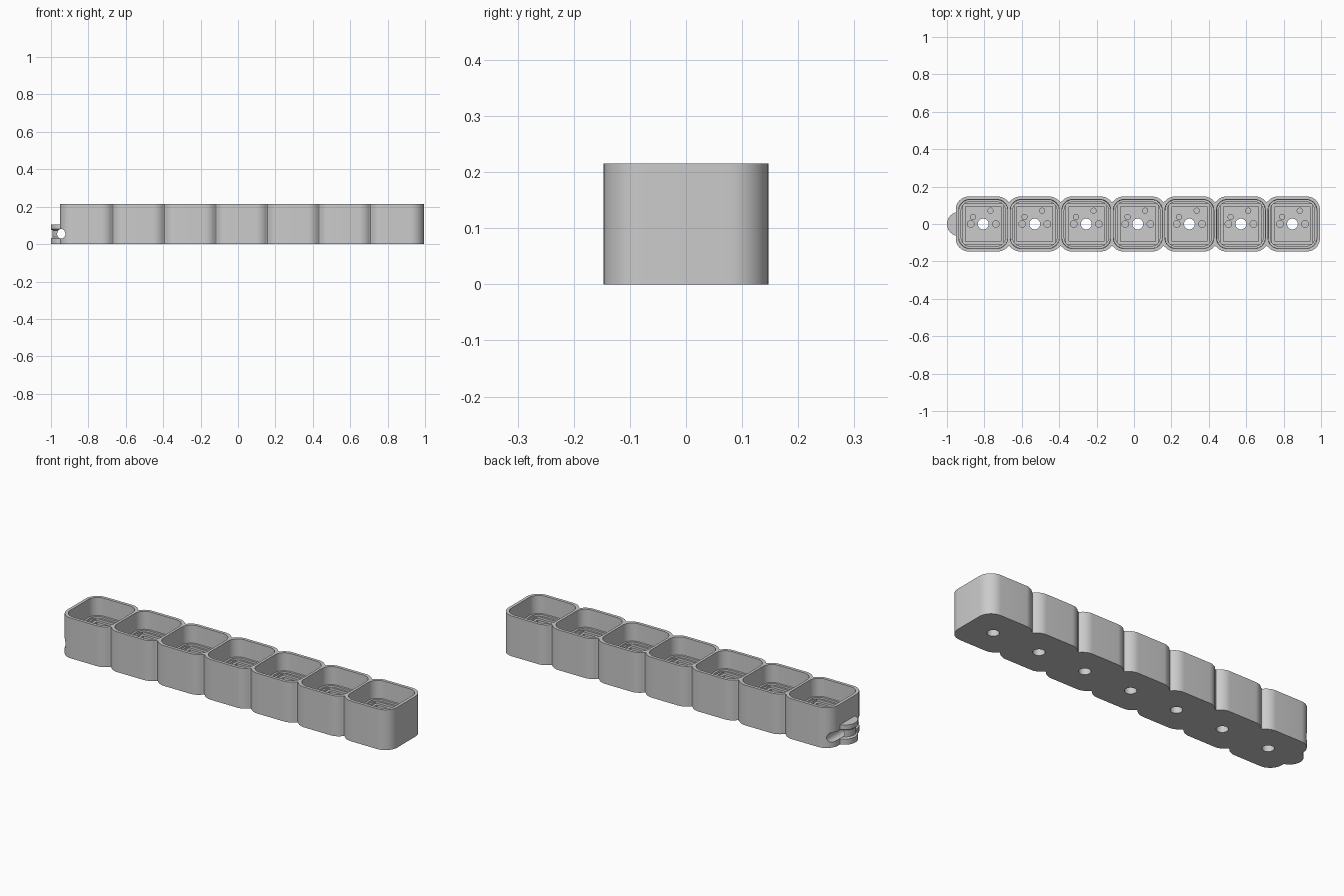
import bpy, bmesh, math

if "Cube" in bpy.data.objects:
    bpy.data.objects.remove(bpy.data.objects["Cube"])

PITCH, HALF, R, H = 0.2755, 0.147, 0.07, 0.215
XS = [-0.806 + i * PITCH for i in range(7)]


def rounded_square(half, r, seg=10):
    pts = []
    for k in range(4):
        a0 = k * math.pi / 2
        cx = (half - r) * (1 if k in (0, 3) else -1)
        cy = (half - r) * (1 if k < 2 else -1)
        for j in range(seg + 1):
            a = a0 + j / seg * math.pi / 2
            pts.append((cx + r * math.cos(a), cy + r * math.sin(a)))
    return pts


def stack(bm, levels, x=0, y=0):
    """Closed solid from (outline, z) levels with matching point counts."""
    rings = [[bm.verts.new((x + px, y + py, z)) for px, py in pts] for pts, z in levels]
    n = len(rings[0])
    bm.faces.new(rings[0][::-1])
    bm.faces.new(rings[-1])
    for a, b in zip(rings, rings[1:]):
        for i in range(n):
            j = (i + 1) % n
            bm.faces.new((a[i], a[j], b[j], b[i]))


def circle(r, n=24):
    return [(r * math.cos(i * math.tau / n), r * math.sin(i * math.tau / n)) for i in range(n)]


def make(name, bm):
    bmesh.ops.remove_doubles(bm, verts=bm.verts, dist=1e-5)
    bmesh.ops.recalc_face_normals(bm, faces=bm.faces)
    me = bpy.data.meshes.new(name)
    bm.to_mesh(me)
    bm.free()
    ob = bpy.data.objects.new(name, me)
    bpy.context.collection.objects.link(ob)
    return ob


def boolean(target, tool, op):
    m = target.modifiers.new(tool.name, 'BOOLEAN')
    m.object, m.operation, m.solver = tool, op, 'EXACT'
    tool.hide_render = True
    bpy.context.view_layer.objects.active = target
    bpy.ops.object.modifier_apply(modifier=m.name)
    bpy.data.objects.remove(tool)


# tray body: one scalloped outline around seven merged rounded squares
top = []
cut = math.acos((PITCH / 2 - 0.006 - (HALF - R)) / R)
for i, x in enumerate(XS):
    a_left = math.pi if i == 0 else math.pi - cut
    a_right = 0 if i == 6 else cut
    for sx, a, b in ((-1, a_left, math.pi / 2), (1, math.pi / 2, a_right)):
        for j in range(11):
            t = a + (b - a) * j / 10
            top.append((x + sx * (HALF - R) + R * math.cos(t), HALF - R + R * math.sin(t)))
    if i < 6:
        y = HALF - R + R * math.sin(cut)
        top.append((x + PITCH / 2, y - 0.003))
outline = top + [(x, -y) for x, y in reversed(top)]
bm = bmesh.new()
stack(bm, [(outline, 0), (outline, H)])
tray = make("switch_tray", bm)

# keyring tab with grooved edge
bm = bmesh.new()
big, core = circle(0.065, 48), circle(0.056, 48)
stack(bm, [(big, 0), (big, 0.03), (core, 0.037), (core, 0.073), (big, 0.08), (big, 0.105)], -0.935)
boolean(tray, make("ring_tab", bm), 'UNION')

# stepped pockets
bm = bmesh.new()
steps = [(0.094, 0.003, 0.045), (0.094, 0.003, 0.098), (0.108, 0.003, 0.098),
         (0.108, 0.003, 0.11), (0.118, 0.045, 0.11), (0.118, 0.045, 0.12),
         (0.129, 0.055, 0.12), (0.131, 0.056, H + 0.02)]
for x in XS:
    stack(bm, [(rounded_square(h, r), z) for h, r, z in steps], x)
boolean(tray, make("pocket_cutter", bm), 'DIFFERENCE')

# floor holes: through centre hole, blind peg and pin holes
bm = bmesh.new()
for x in XS:
    for dx, dy, r, z in ((0, 0, 0.029, -0.02), (-0.067, 0, 0.018, 0.012), (0.067, 0, 0.018, 0.012),
                         (-0.055, 0.038, 0.014, 0.012), (0.039, 0.071, 0.014, 0.012)):
        stack(bm, [(circle(r), z), (circle(r), 0.07)], x + dx, dy)
boolean(tray, make("hole_cutter", bm), 'DIFFERENCE')

# keyring hole running front to back
bm = bmesh.new()
stack(bm, [(circle(0.022, 32), -0.2), (circle(0.022, 32), 0.2)])
for v in bm.verts:
    x, y, z = v.co
    v.co = (x - 0.945, z, 0.055 + y * 1.15)
boolean(tray, make("ring_hole_cutter", bm), 'DIFFERENCE')

tray.select_set(True)
bpy.context.view_layer.objects.active = tray
bpy.ops.object.shade_smooth_by_angle(angle=math.radians(30))
